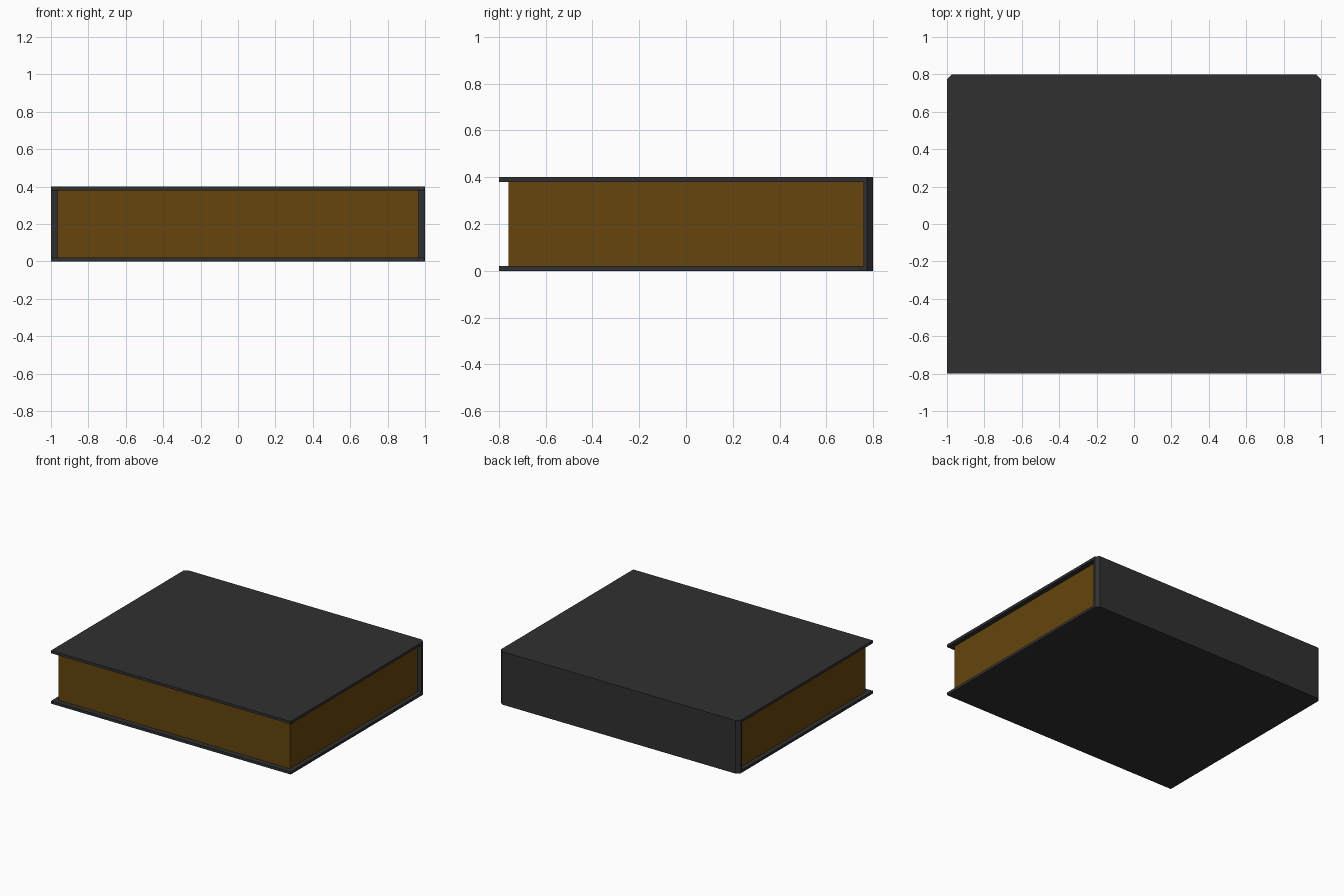
import bpy, bmesh

if "Cube" in bpy.data.objects:
    bpy.data.objects.remove(bpy.data.objects["Cube"])


def material(name, color):
    m = bpy.data.materials.new(name)
    m.diffuse_color = color
    m.use_nodes = True
    m.node_tree.nodes["Principled BSDF"].inputs["Base Color"].default_value = m.diffuse_color
    return m


def prism(name, outline, z0, z1, mat):
    bm = bmesh.new()
    face = bm.faces.new([bm.verts.new((x, y, z0)) for x, y in outline])
    ext = bmesh.ops.extrude_face_region(bm, geom=[face])
    for v in ext["geom"]:
        if isinstance(v, bmesh.types.BMVert):
            v.co.z = z1
    bmesh.ops.recalc_face_normals(bm, faces=bm.faces)
    me = bpy.data.meshes.new(name)
    bm.to_mesh(me)
    bm.free()
    me.materials.append(mat)
    ob = bpy.data.objects.new(name, me)
    bpy.context.collection.objects.link(ob)
    return ob


cover_mat = material("dark_cover", (0.03, 0.03, 0.03, 1))
page_mat = material("brown_pages", (0.13, 0.06, 0.004, 1))

W, D, H, T = 1.0, 0.8, 0.4, 0.02   # half width, half depth, height, board thickness
C = 0.025                          # clipped corners at the spine
PX, PY = 0.965, 0.76               # page block half sizes

# Front and back boards, corners clipped on the spine side
board = [(-W, -D), (W, -D), (W, D - C), (W - C, D), (-W + C, D), (-W, D - C)]
prism("bottom_cover", board, 0, T, cover_mat)
prism("top_cover", board, H - T, H, cover_mat)

# Spine joining the boards
spine = [(-W, PY), (W, PY), (W, D - C), (W - C, D), (-W + C, D), (-W, D - C)]
prism("spine", spine, T, H - T, cover_mat)

# Page block
prism("pages", [(-PX, -PY), (PX, -PY), (PX, PY), (-PX, PY)], T, H - T, page_mat)
